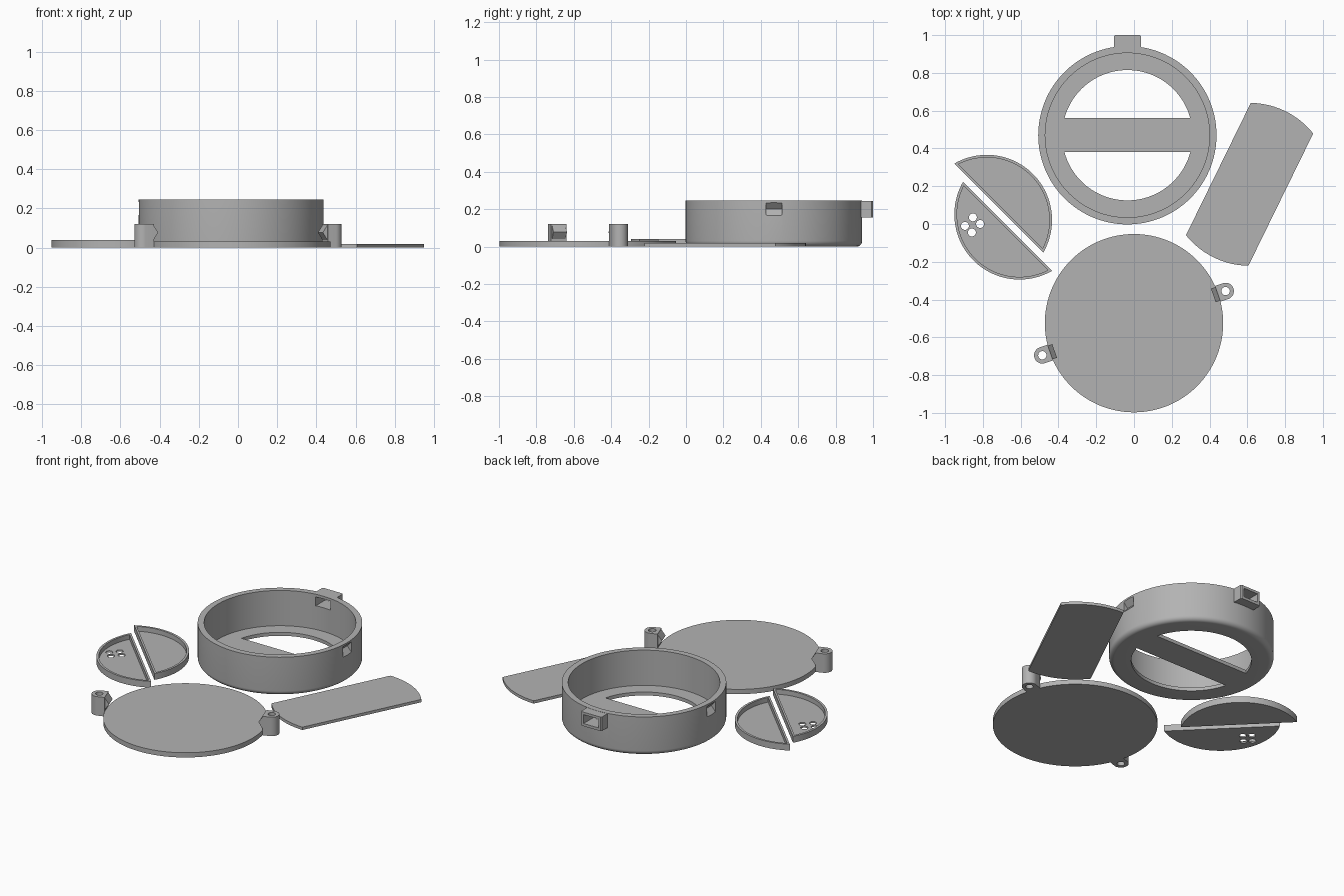
import bpy, bmesh
from math import sin, cos, pi, radians, asin, acos
from mathutils import Matrix, Vector

if "Cube" in bpy.data.objects:
    bpy.data.objects.remove(bpy.data.objects["Cube"], do_unlink=True)

grey = bpy.data.materials.new("plain_grey")
grey.use_nodes = True
grey.diffuse_color = (0.45, 0.45, 0.45, 1)
grey.node_tree.nodes["Principled BSDF"].inputs["Base Color"].default_value = grey.diffuse_color


def place(x, y, turn=0.0):
    return Matrix.Translation((x, y, 0)) @ Matrix.Rotation(turn, 4, "Z")


def finish(name, bm, matrix):
    bmesh.ops.transform(bm, matrix=matrix, verts=bm.verts)
    bmesh.ops.recalc_face_normals(bm, faces=bm.faces)
    mesh = bpy.data.meshes.new(name)
    bm.to_mesh(mesh)
    bm.free()
    mesh.materials.append(grey)
    obj = bpy.data.objects.new(name, mesh)
    bpy.context.collection.objects.link(obj)
    return obj


def prism(name, outline, low, high, matrix=Matrix()):
    """Extrude a flat outline from low to high."""
    bm = bmesh.new()
    face = bm.faces.new([bm.verts.new((x, y, low)) for x, y in outline])
    new = bmesh.ops.extrude_face_region(bm, geom=[face])["geom"]
    verts = [v for v in new if isinstance(v, bmesh.types.BMVert)]
    bmesh.ops.translate(bm, verts=verts, vec=(0, 0, high - low))
    return finish(name, bm, matrix)


def lathe(name, profile, matrix, steps=128):
    """Turn a closed (radius, height) profile around z."""
    bm = bmesh.new()
    rings = []
    for i in range(steps):
        a = 2 * pi * i / steps
        rings.append([bm.verts.new((r * cos(a), r * sin(a), z)) for r, z in profile])
    n = len(profile)
    for i in range(steps):
        p, q = rings[i], rings[(i + 1) % steps]
        for j in range(n):
            k = (j + 1) % n
            bm.faces.new((p[j], q[j], q[k], p[k]))
    return finish(name, bm, matrix)


def combine(obj, other, operation):
    mod = obj.modifiers.new(operation.lower(), "BOOLEAN")
    mod.operation = operation
    mod.solver = "EXACT"
    mod.object = other
    bpy.context.view_layer.objects.active = obj
    bpy.ops.object.modifier_apply(modifier=mod.name)
    bpy.data.objects.remove(other, do_unlink=True)


def arc(r, start, end, steps, cx=0.0):
    return [(cx + r * cos(start + (end - start) * i / steps),
             r * sin(start + (end - start) * i / steps)) for i in range(steps + 1)]


def circle(r, steps=32):
    return arc(r, 0, 2 * pi, steps)[:-1]


def strip(r, half):
    """Disc trimmed to a band along x."""
    a = asin(half / r)
    return arc(r, -a, a, 24) + arc(r, pi - a, pi + a, 24)


def segment(r, offset):
    """Part of a disc beyond x = offset."""
    a = acos(offset / r)
    return arc(r, -a, a, 64)


def box(half, near, far):
    return [(-half, near), (half, near), (half, far), (-half, far)]


WALL, HOLE, BAR = 0.472, 0.345, 0.09
FLOOR, TOP = 0.022, 0.245
UPRIGHT = Matrix(((1, 0, 0, 0), (0, 0, 1, 0), (0, 1, 0, 0), (0, 0, 0, 1)))

# Round housing with a rounded bottom edge and an open floor
home = place(-0.035, 0.47)
fillet = [(x, y + 0.03) for x, y in arc(0.03, -pi / 2, 0, 8, WALL - 0.03)]
housing = lathe("housing", [(HOLE, 0)] + fillet +
                [(WALL, TOP), (0.435, TOP), (0.435, FLOOR), (HOLE, FLOOR)], home)
floor_bar = prism("floor_bar", strip(HOLE, BAR), 0, FLOOR, home)

# Hollow socket on the back of the housing
socket = prism("socket", [(-0.072, 0.45), (0.072, 0.45), (0.072, 0.523), (0.065, 0.53),
                          (-0.065, 0.53), (-0.072, 0.523)], 0.155, TOP - 0.001, home)
combine(housing, socket, "UNION")
combine(housing, prism("socket_cutter", box(0.052, 0.4, 0.6), 0.172, 0.228, home), "DIFFERENCE")

# Wedge-shaped catch notches in both sides of the housing
for turn in (0, pi):
    notch = [(0.481, 0.155), (0.442, 0.2), (0.481, 0.245)]
    combine(housing, prism("notch_cutter", notch, -0.042, 0.042,
                           home @ Matrix.Rotation(turn, 4, "Z") @ UPRIGHT), "DIFFERENCE")

# Flat lid with two catch posts
lid = prism("lid", circle(WALL, 128), 0, 0.03, place(0, -0.525))
posts = []
for side, turn in (("left", radians(19.3)), ("right", radians(199.3))):
    at = place(0, -0.525, turn)
    outline = [(0.47, -0.044)] + arc(0.044, -pi / 2, pi / 2, 20, 0.514) + [(0.47, 0.044)]
    post = prism(side + "_catch_post", outline, 0, 0.12, at)
    bore = prism("bore_cutter", circle(0.022), -0.1, 0.2, at @ Matrix.Translation((0.514, 0, 0)))
    combine(post, bore, "DIFFERENCE")
    wedge = prism(side + "_catch_wedge", [(0.474, 0.033), (0.445, 0.077), (0.474, 0.12)],
                  -0.038, 0.038, at @ UPRIGHT)
    posts += [post, wedge]

# Two shallow rimmed trays shaped like the floor openings
trays = []
for name, at in (("plain_tray", place(-0.779, 0.021, pi / 4)),
                 ("vented_tray", place(-0.606, 0.051, 5 * pi / 4))):
    tray = prism(name, segment(HOLE, BAR), 0, 0.04, at)
    inner = prism("tray_cutter", segment(HOLE - 0.014, BAR + 0.012), 0.01, 0.1, at)
    combine(tray, inner, "DIFFERENCE")
    trays.append(tray)
for x, y in ((-0.895, -0.01), (-0.853, 0.035), (-0.815, 0), (-0.858, -0.045)):
    combine(trays[1], prism("vent_cutter", circle(0.021), -0.1, 0.1, place(x, y)), "DIFFERENCE")

# Loose divider plate with curved ends
divider = prism("divider_plate", strip(0.431, 0.184), 0, 0.018, place(0.612, 0.21, radians(63.9)))

# Smooth the curved walls, keep the edges crisp
bpy.ops.object.select_all(action="DESELECT")
for obj in [housing, floor_bar, lid, divider] + trays + posts:
    obj.select_set(True)
bpy.context.view_layer.objects.active = housing
bpy.ops.object.shade_smooth_by_angle(angle=radians(30))
